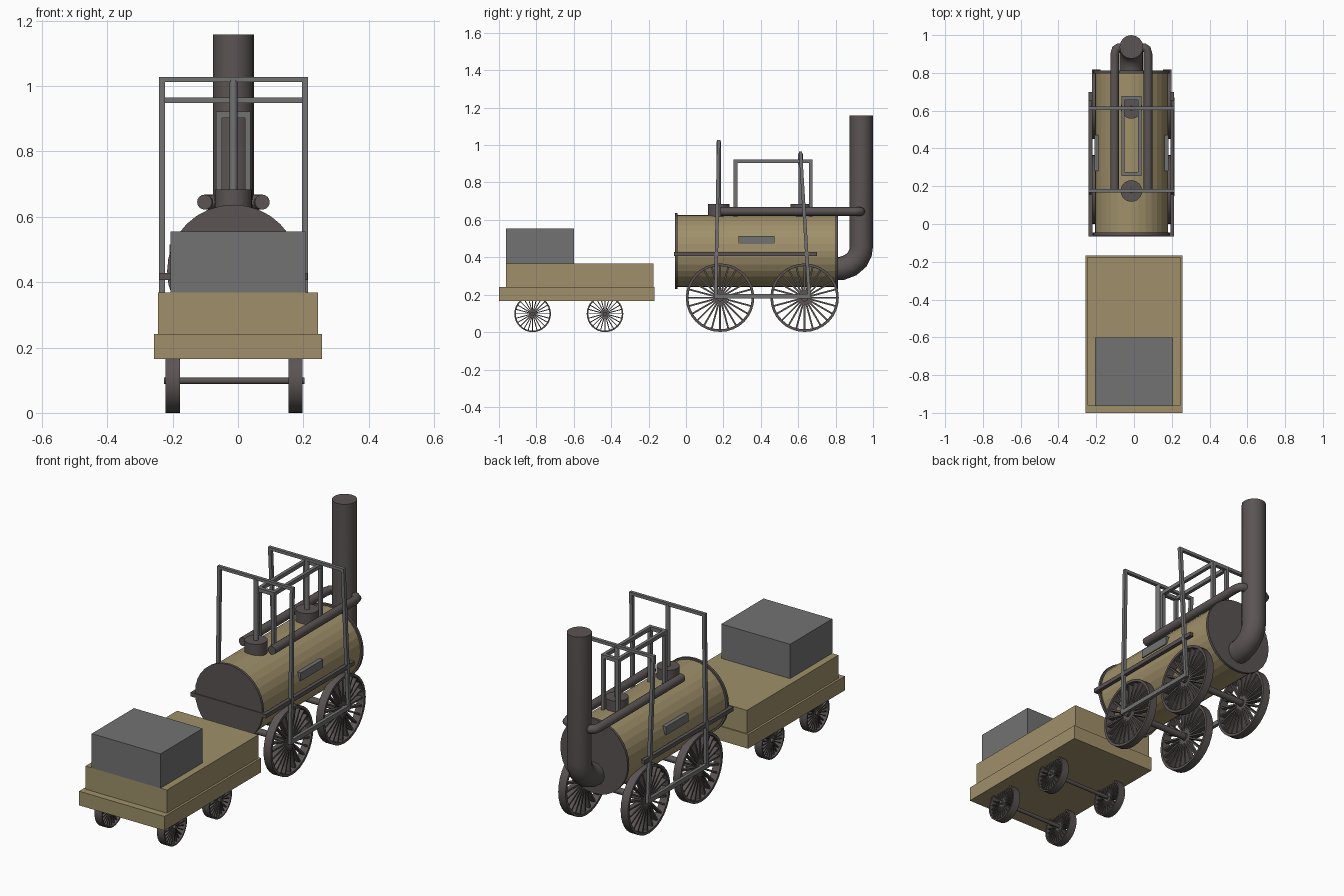
import bpy, bmesh, math
from mathutils import Vector, Matrix

if "Cube" in bpy.data.objects:
    bpy.data.objects.remove(bpy.data.objects["Cube"])


def make_mat(name, rgb):
    m = bpy.data.materials.new(name)
    m.diffuse_color = (*rgb, 1)
    m.use_nodes = True
    m.node_tree.nodes["Principled BSDF"].inputs["Base Color"].default_value = m.diffuse_color
    return m


TAN = make_mat("tan_wood", (0.35, 0.28, 0.145))
DARK = make_mat("dark_iron", (0.105, 0.088, 0.088))
GREY = make_mat("grey_steel", (0.17, 0.17, 0.17))
CX = -0.014   # centre line of the engine


def add_mesh(name, bm, mat, smooth=False):
    bmesh.ops.recalc_face_normals(bm, faces=bm.faces)
    me = bpy.data.meshes.new(name)
    bm.to_mesh(me)
    bm.free()
    me.materials.append(mat)
    ob = bpy.data.objects.new(name, me)
    bpy.context.collection.objects.link(ob)
    if smooth:
        bpy.ops.object.select_all(action='DESELECT')
        ob.select_set(True)
        bpy.context.view_layer.objects.active = ob
        bpy.ops.object.shade_smooth_by_angle()
    return ob


def box_into(bm, lo, hi):
    lo, hi = Vector(lo), Vector(hi)
    bmesh.ops.create_cube(bm, size=1, matrix=Matrix.Translation((lo + hi) / 2)
                          @ Matrix.Diagonal((*(hi - lo), 1)))


def box(name, lo, hi, mat):
    bm = bmesh.new()
    box_into(bm, lo, hi)
    return add_mesh(name, bm, mat)


def rod_into(bm, a, b, r, segs):
    a, b = Vector(a), Vector(b)
    rot = (b - a).to_track_quat('Z', 'Y').to_matrix().to_4x4()
    bmesh.ops.create_cone(bm, cap_ends=True, segments=segs, radius1=r, radius2=r,
                          depth=(b - a).length, matrix=Matrix.Translation((a + b) / 2) @ rot)


def rod(name, a, b, r, mat, segs=16, smooth=True):
    bm = bmesh.new()
    rod_into(bm, a, b, r, segs)
    return add_mesh(name, bm, mat, smooth)


def pipe(name, pts, r, mat):
    cu = bpy.data.curves.new(name, 'CURVE')
    cu.dimensions = '3D'
    cu.bevel_depth = r
    cu.bevel_resolution = 6
    cu.use_fill_caps = True
    sp = cu.splines.new('POLY')
    sp.points.add(len(pts) - 1)
    for p, co in zip(sp.points, pts):
        p.co = (*co, 1)
    ob = bpy.data.objects.new(name, cu)
    bpy.context.collection.objects.link(ob)
    bpy.ops.object.select_all(action='DESELECT')
    ob.select_set(True)
    bpy.context.view_layer.objects.active = ob
    bpy.ops.object.convert(target='MESH')
    ob = bpy.context.object
    ob.data.materials.clear()
    ob.data.materials.append(mat)
    bpy.ops.object.shade_smooth_by_angle(angle=math.radians(40))


def wheel(name, x, y, z, r, rim, spokes=24, segs=32, w=0.044):
    bm = bmesh.new()
    # rim, spun from a rectangular section
    prof = [(-w / 2, r - rim), (w / 2, r - rim), (w / 2, r), (-w / 2, r)]
    rings = []
    for i in range(segs):
        a = 2 * math.pi * i / segs
        rings.append([bm.verts.new((px, pr * math.sin(a), pr * math.cos(a))) for px, pr in prof])
    for i in range(segs):
        p, q = rings[i], rings[(i + 1) % segs]
        for j in range(4):
            k = (j + 1) % 4
            bm.faces.new((p[j], p[k], q[k], q[j]))
    # hub and spokes
    rod_into(bm, (-w / 2, 0, 0), (w / 2, 0, 0), r * 0.11, 16)
    for i in range(spokes):
        mtx = (Matrix.Rotation(2 * math.pi * i / spokes, 4, 'X')
               @ Matrix.Translation((0, 0, (r - rim / 2) / 2 + r * 0.03))
               @ Matrix.Diagonal((w * 0.6, r * 0.05, r * 0.94 - rim / 2, 1)))
        bmesh.ops.create_cube(bm, size=1, matrix=mtx)
    ob = add_mesh(name, bm, DARK, True)
    ob.location = (x, y, z)


# tender body and load
box("tender_base", (-0.257, -1.0, 0.165), (0.257, -0.168, 0.242), TAN)
box("tender_body", (-0.245, -0.962, 0.242), (0.245, -0.174, 0.368), TAN)
box("tender_crate", (-0.207, -0.963, 0.368), (0.207, -0.6, 0.555), GREY)

# wheels and axles
for part, y, r, rim, ar in (("tender_rear", -0.82, 0.098, 0.008, 0.01),
                            ("tender_front", -0.433, 0.098, 0.008, 0.01),
                            ("engine_rear", 0.182, 0.183, 0.014, 0.017),
                            ("engine_front", 0.634, 0.183, 0.014, 0.017)):
    z = r + (0.003 if r < 0.1 else 0.004) - 0.003
    for s, side in ((-1, "left"), (1, "right")):
        wheel(f"{part}_wheel_{side}", -0.012 + s * 0.188, y, z, r, rim)
    rod(f"{part}_axle", (-0.226, y, z), (0.203, y, z), ar, DARK)

# boiler with end plates
BZ = 0.434
rod("boiler", (CX, -0.05, BZ), (CX, 0.805, BZ), 0.193, TAN, 32, False)
for name, y in (("boiler_rear_plate", -0.06), ("boiler_front_plate", 0.798)):
    rod(name, (CX, y, BZ), (CX, y + 0.014, BZ), 0.203, DARK, 32)

# U-shaped rail around the boiler
bm = bmesh.new()
for s in (-1, 1):
    box_into(bm, (CX + s * 0.217 - 0.01, -0.065, 0.406), (CX + s * 0.217 + 0.01, 0.70, 0.428))
box_into(bm, (CX - 0.21, -0.065, 0.406), (CX + 0.21, -0.045, 0.428))
add_mesh("boiler_rail", bm, DARK)

# side plates on the boiler
for s, side in ((-1, "left"), (1, "right")):
    x = CX + s * 0.184
    box(f"side_plate_{side}", (x - 0.012, 0.28, 0.47), (x + 0.012, 0.472, 0.515), GREY)

# chimney with elbow
pipe("chimney", [(CX, 0.80, 0.34), (CX, 0.835, 0.341), (CX, 0.88, 0.358), (CX, 0.915, 0.388),
                 (CX, 0.933, 0.425), (CX, 0.9375, 0.46), (CX, 0.9375, 1.158)], 0.0625, DARK)

# exhaust pipes along the boiler top
for s, side in ((-1, "left"), (1, "right")):
    pipe(f"steam_pipe_{side}", [(CX + s * u, v, 0.645) for u, v in
         ((0.088, 0.185), (0.088, 0.90), (0.082, 0.925), (0.068, 0.934), (0, 0.936))], 0.023, DARK)

# cylinders, piston rods and the tall drive frames
for part, y, top, ytop, ybot in (("rear", 0.175, 1.028, 0.175, 0.158),
                                 ("front", 0.615, 0.965, 0.612, 0.66)):
    rod(f"{part}_cylinder", (CX, y, 0.58), (CX, y, 0.684), 0.057, DARK, 24)
    rod(f"{part}_piston_rod", (CX, y, 0.68), (CX, ytop, top - 0.01), 0.0125, GREY)
    box(f"{part}_crosshead", (CX - 0.228, ytop - 0.009, top - 0.016),
        (CX + 0.228, ytop + 0.009, top), GREY)
    for s, side in ((-1, "left"), (1, "right")):
        bm = bmesh.new()
        x = CX + s * 0.219
        box_into(bm, (x - 0.009, -0.009, 0.18), (x + 0.009, 0.009, top))
        for v in bm.verts:   # lean the rod
            t = (v.co.z - 0.18) / (top - 0.18)
            v.co.y += ybot + (ytop - ybot) * t
        add_mesh(f"{part}_connecting_rod_{side}", bm, GREY)

# coupling rods between the wheels
for s, side in ((-1, "left"), (1, "right")):
    x = CX + s * 0.219
    box(f"coupling_rod_{side}", (x - 0.009, 0.15, 0.18), (x + 0.009, 0.668, 0.204), GREY)

# guide frame on top of the boiler
bm = bmesh.new()
for s in (-1, 1):
    x = CX + s * 0.044
    box_into(bm, (x - 0.009, 0.255, 0.903), (x + 0.009, 0.677, 0.923))
    for y in (0.255, 0.657):
        box_into(bm, (x - 0.009, y, 0.6), (x + 0.009, y + 0.02, 0.91))
for y in (0.255, 0.657):
    box_into(bm, (CX - 0.05, y, 0.903), (CX + 0.05, y + 0.02, 0.923))
add_mesh("guide_frame", bm, GREY)
